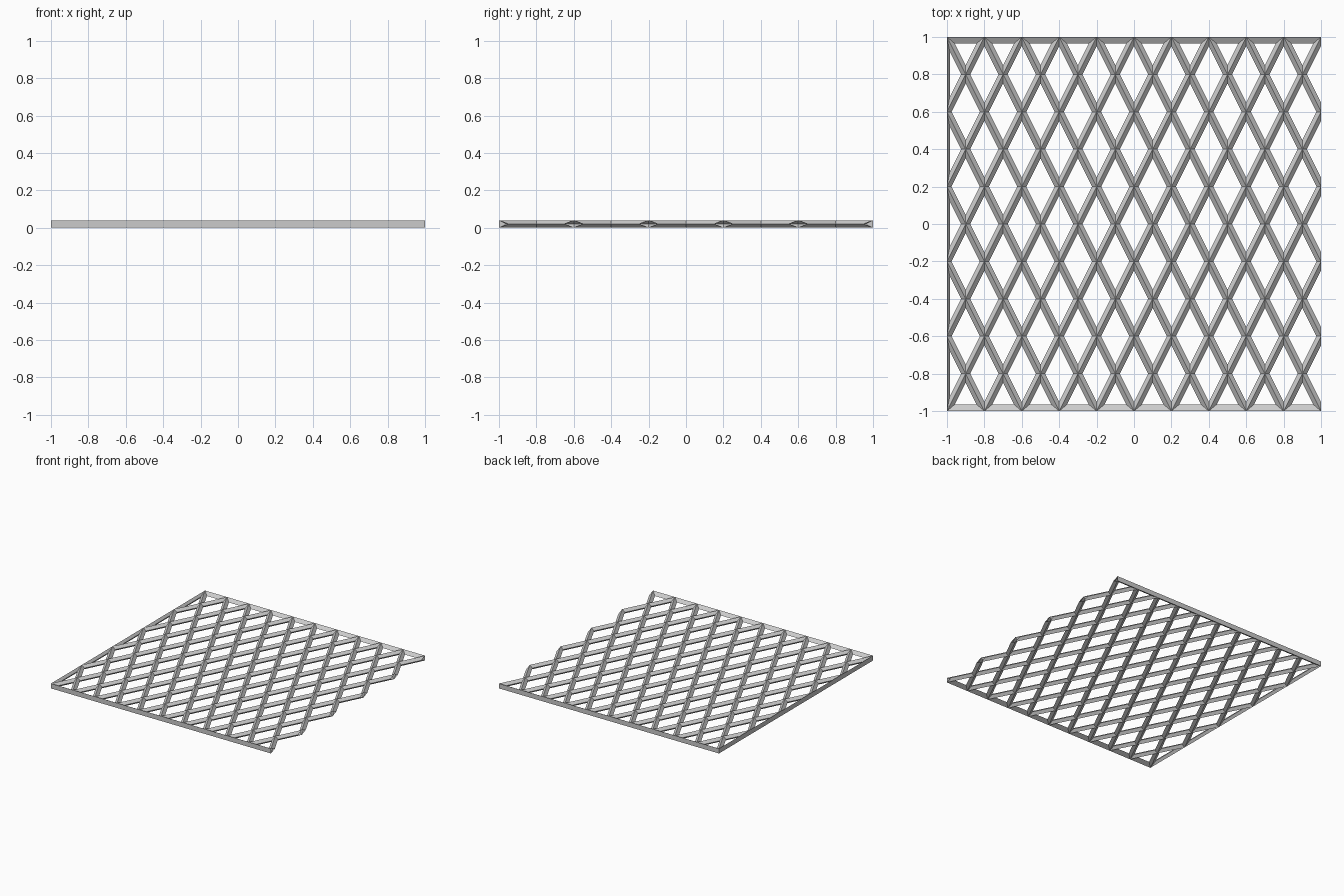
import bpy, bmesh
from mathutils import Vector

if "Cube" in bpy.data.objects:
    bpy.data.objects.remove(bpy.data.objects["Cube"])

MID, TOP = 0.02, 0.04          # bar mid height and ridge height
W_DIAG, W_END, W_LEFT = 0.022, 0.036, 0.015   # half widths of the bars


def edge_width(a, b):
    if abs(a.x - 1) < 1e-5 and abs(b.x - 1) < 1e-5:
        return 0.0             # right side has no bar, the ends are cut open
    if abs(a.x + 1) < 1e-5 and abs(b.x + 1) < 1e-5:
        return W_LEFT
    return W_END if abs(a.y - b.y) < 1e-5 else W_DIAG


def inset(pts):
    """Move every edge of a counter-clockwise polygon inwards by its own bar width."""
    lines = []
    for i, a in enumerate(pts):
        b = pts[(i + 1) % len(pts)]
        d = (b - a).normalized()
        n = Vector((-d.y, d.x))
        lines.append((n, n.dot(a) + edge_width(a, b)))
    out = []
    for i in range(len(pts)):
        (n, c), (m, e) = lines[i - 1], lines[i]
        det = n.x * m.y - n.y * m.x
        out.append(Vector(((c * m.y - n.y * e) / det, (n.x * e - c * m.x) / det)))
    return out


def add_cell(bm, cx, cy):
    # diamond hole, halved where it meets the border
    pts = [Vector(p) for p in ((cx + .1, cy), (cx, cy + .2), (cx - .1, cy), (cx, cy - .2))]
    pts = [p for p in pts if abs(p.x) < 1.0001 and abs(p.y) < 1.0001]
    inner = inset(pts)
    k = len(pts)
    top = [bm.verts.new((p.x, p.y, TOP)) for p in pts]
    low = [bm.verts.new((p.x, p.y, 0)) for p in pts]
    mid = [bm.verts.new((p.x, p.y, MID)) for p in inner]
    for i in range(k):
        j = (i + 1) % k
        w = edge_width(pts[i], pts[j])
        if w == 0:
            continue
        bm.faces.new((top[i], top[j], mid[j], mid[i]))
        bm.faces.new((mid[i], mid[j], low[j], low[i]))
        if w != W_DIAG:        # upright outer wall of the border
            bm.faces.new((top[j], top[i], low[i], low[j]))


bm = bmesh.new()
for i in range(10):
    for j in range(6):
        add_cell(bm, -0.9 + 0.2 * i, -1 + 0.4 * j)
for i in range(11):
    for j in range(5):
        add_cell(bm, -1 + 0.2 * i, -0.8 + 0.4 * j)
bmesh.ops.remove_doubles(bm, verts=bm.verts, dist=1e-4)

mesh = bpy.data.meshes.new("lattice_panel")
bm.to_mesh(mesh)
bm.free()
panel = bpy.data.objects.new("lattice_panel", mesh)
bpy.context.collection.objects.link(panel)
